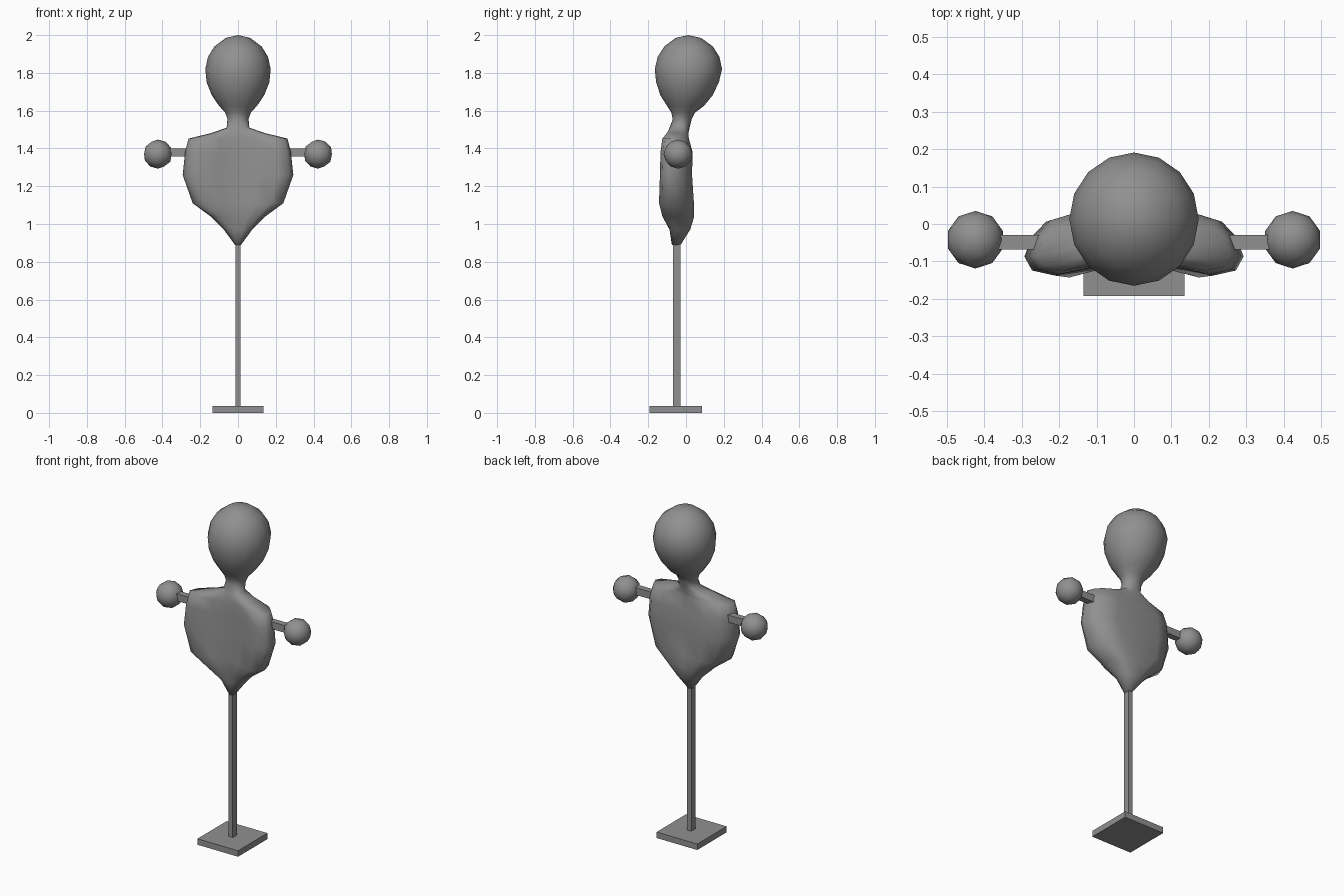
import bpy, bmesh, math

if "Cube" in bpy.data.objects:
    bpy.data.objects.remove(bpy.data.objects["Cube"])

# dark grey used on every part
grey = bpy.data.materials.new("dark_grey")
grey.diffuse_color = (0.28, 0.28, 0.28, 1)
grey.use_nodes = True
grey.node_tree.nodes["Principled BSDF"].inputs["Base Color"].default_value = grey.diffuse_color

def box(name, x0, x1, y0, y1, z0, z1):
    bm = bmesh.new()
    bmesh.ops.create_cube(bm, size=1)
    for v in bm.verts:
        v.co = ((x0 + x1) / 2 + v.co.x * (x1 - x0),
                (y0 + y1) / 2 + v.co.y * (y1 - y0),
                (z0 + z1) / 2 + v.co.z * (z1 - z0))
    return finish(name, bm)

def finish(name, bm, smooth=False):
    me = bpy.data.meshes.new(name)
    bmesh.ops.recalc_face_normals(bm, faces=bm.faces)
    for f in bm.faces:
        f.smooth = smooth
    bm.to_mesh(me)
    bm.free()
    me.materials.append(grey)
    ob = bpy.data.objects.new(name, me)
    bpy.context.collection.objects.link(ob)
    return ob

# stand, pole and side arms
box("base_plate", -0.135, 0.135, -0.192, 0.086, 0, 0.036)
box("pole", -0.014, 0.014, -0.07, -0.03, 0.036, 0.95)
for side, label in ((-1, "left"), (1, "right")):
    xs = sorted((side * 0.2, side * 0.40))
    box(label + "_arm_bar", xs[0], xs[1], -0.068, -0.03, 1.357, 1.4)
    bm = bmesh.new()
    bmesh.ops.create_icosphere(bm, subdivisions=2, radius=0.077)
    ball = finish(label + "_hand_ball", bm, True)
    ball.location = (side * 0.424, -0.042, 1.37)

# torso cross-section, half ring from front centre to back centre
U = [0, .35, .72, .93, 1, .93, .8, .5, 0]
V = [.22, .13, 0, .08, .3, .62, .85, 1, .92]

# rings: height, half width, front y, back y, blend from oval to torso section
rings = [
    (1.985, .065, -.055, .08, 0),
    (1.94, .125, -.115, .142, 0),
    (1.885, .159, -.15, .177, 0),
    (1.82, .173, -.165, .191, 0),
    (1.75, .166, -.158, .174, 0),
    (1.68, .138, -.135, .14, 0),
    (1.625, .1, -.1, .095, 0),
    (1.59, .068, -.078, .048, 0),
    (1.555, .056, -.07, .03, 0),
    (1.51, .06, -.09, .02, .1),
    (1.482, .14, -.108, .015, .6),
    (1.452, .262, -.125, .015, 1),
    (1.38, .28, -.135, .035, 1),
    (1.26, .293, -.138, .032, 1),
    (1.11, .24, -.143, .042, 1),
    (1.04, .145, -.13, .045, .8),
    (.97, .075, -.095, .025, .3),
    (.89, .016, -.075, -.028, 0),
]

# head and torso as one smooth loft
bm = bmesh.new()
loops = []
for z, w, yf, yb, t in rings:
    half = []
    for i in range(9):
        a = math.pi * i / 8
        u = math.sin(a) * (1 - t) + U[i] * t
        v = (1 - math.cos(a)) / 2 * (1 - t) + V[i] * t
        half.append((u * w, yf + v * (yb - yf)))
    pts = half + [(-x, y) for x, y in half[7:0:-1]]
    loops.append([bm.verts.new((x, y, z)) for x, y in pts])
for a, b in zip(loops, loops[1:]):
    for i in range(16):
        j = (i + 1) % 16
        bm.faces.new((a[i], a[j], b[j], b[i]))
top = bm.verts.new((0, 0.012, 2.0))
for i in range(16):
    bm.faces.new((top, loops[0][(i + 1) % 16], loops[0][i]))
bm.faces.new(loops[-1])
finish("head_and_torso", bm, True)
